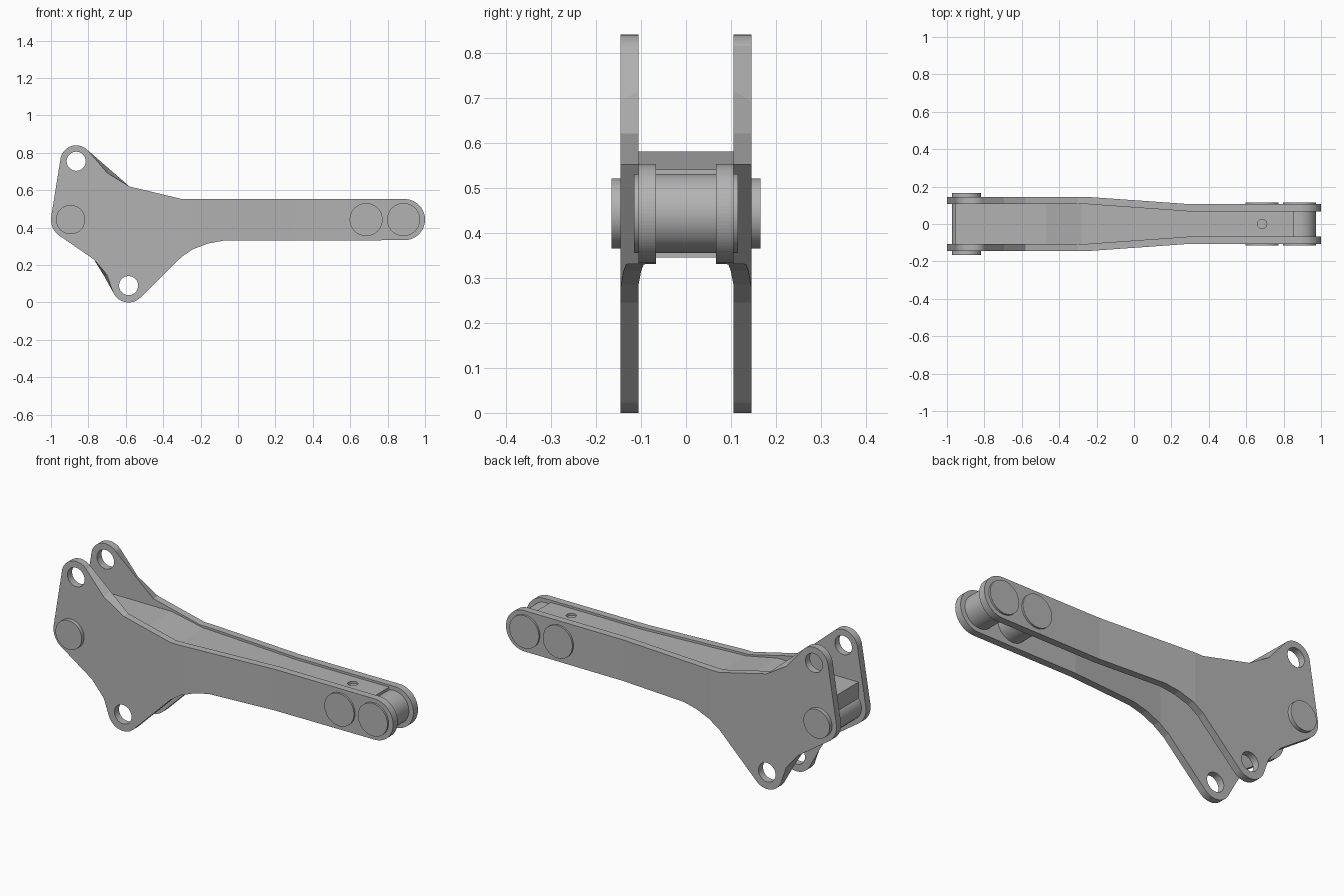
import bpy, bmesh, math
from mathutils import Vector

cube = bpy.data.objects.get("Cube")
if cube:
    bpy.data.objects.remove(cube)

steel = bpy.data.materials.new("grey steel")
steel.use_nodes = True
GREY = (0.45, 0.45, 0.45, 1)
steel.diffuse_color = GREY
steel.node_tree.nodes["Principled BSDF"].inputs["Base Color"].default_value = GREY

BEND_START, BEND_END = -0.25, 0.3
WALL = 0.039
PIN_Z = 0.443


def inner_y(x):
    """Half width of the channel at x."""
    t = min(max((x - BEND_START) / (BEND_END - BEND_START), 0), 1)
    return 0.106 + t * (0.067 - 0.106)


def arc(cx, cz, r, start, end, steps=24):
    angles = [math.radians(start + (end - start) * i / steps) for i in range(steps + 1)]
    return [(cx + r * math.cos(a), cz + r * math.sin(a)) for a in angles]


def link(name, bm):
    bmesh.ops.recalc_face_normals(bm, faces=bm.faces)
    mesh = bpy.data.meshes.new(name)
    bm.to_mesh(mesh)
    bm.free()
    mesh.materials.append(steel)
    obj = bpy.data.objects.new(name, mesh)
    bpy.context.collection.objects.link(obj)
    return obj


def prism(name, loops, place):
    """Fill side-on loops (holes allowed), thicken, then bend with place(x, z, far)."""
    bm = bmesh.new()
    edges = []
    for loop in loops:
        vs = [bm.verts.new((x, 0, z)) for x, z in loop]
        edges += [bm.edges.new((a, b)) for a, b in zip(vs, vs[1:] + vs[:1])]
    bmesh.ops.triangle_fill(bm, edges=edges, use_beauty=True, normal=(0, -1, 0))
    grown = bmesh.ops.extrude_face_region(bm, geom=bm.faces[:], use_keep_orig=True)
    for v in grown["geom"]:
        if isinstance(v, bmesh.types.BMVert):
            v.co.y = 1
    for x in (BEND_START, BEND_END):
        bmesh.ops.bisect_plane(bm, geom=bm.verts[:] + bm.edges[:] + bm.faces[:],
                               plane_co=(x, 0, 0), plane_no=(1, 0, 0))
    for v in bm.verts:
        v.co = Vector(place(v.co.x, v.co.z, v.co.y > 0.5))
    return link(name, bm)


def pin(name, x, radius, half_length):
    bpy.ops.mesh.primitive_cylinder_add(vertices=64, radius=radius, depth=2 * half_length,
                                        location=(x, 0, PIN_Z), rotation=(math.pi / 2, 0, 0))
    obj = bpy.context.object
    obj.name = name
    obj.data.materials.append(steel)
    bpy.ops.object.shade_smooth_by_angle(angle=math.radians(30))
    return obj


# Side plates: two lugs, pin boss and long arm
UPPER_WAIST, LOWER_WAIST = (-0.69, 0.715), (-0.715, 0.14)
outline = (arc(-0.585, 0.09, 0.09, 205, 315)
           + [(-0.3, 0.245), (-0.24, 0.285), (-0.16, 0.315), (-0.08, 0.33)]
           + arc(0.89, PIN_Z, 0.11, -90, 90, 40)
           + [(-0.3, 0.553), (-0.58, 0.62), UPPER_WAIST]
           + arc(-0.865, 0.755, 0.085, 45, 172)
           + arc(-0.895, PIN_Z, 0.105, 172, 235)
           + [(-0.77, 0.23), LOWER_WAIST])
holes = [arc(x, z, 0.051, 0, 352.5, 47) for x, z in ((-0.865, 0.755), (-0.585, 0.09))]


def near(x, z, point):
    return abs(x - point[0]) + abs(z - point[1]) < 0.001


for side_name, sign in (("left", -1), ("right", 1)):
    def plate_place(x, z, outer, sign=sign):
        y = sign * (inner_y(x) + (WALL if outer else 0))
        # Outer edge is hollowed at the two waists
        if outer and near(x, z, UPPER_WAIST):
            x, z = -0.7, 0.693
        elif outer and near(x, z, LOWER_WAIST):
            x, z = -0.7, 0.147
        return x, y, z
    prism("front_side_plate" if sign < 0 else "back_side_plate",
          [outline] + holes, plate_place)

# Top web with the pin housing turned down at its wide end
web_profile = ([(0.855, 0.541), (-0.28, 0.541), (-0.47, 0.58), (-0.955, 0.58)]
               + arc(-0.87, 0.43, 0.085, 180, 270, 12)
               + [(-0.82, 0.345), (-0.82, 0.555), (-0.47, 0.555),
                  (-0.28, 0.516), (0.855, 0.516)])
web = prism("top_web", [web_profile],
            lambda x, z, far: (x, inner_y(x) * (1 if far else -1), z))

# Grease hole through the web
bpy.ops.mesh.primitive_cylinder_add(vertices=32, radius=0.025, depth=0.1,
                                    location=(0.685, 0, 0.53))
cutter = bpy.context.object
cutter.name = "grease_hole_cutter"
cutter.data.materials.append(steel)
cutter.hide_render = True
cutter.hide_viewport = True
cut = web.modifiers.new("grease_hole", "BOOLEAN")
cut.operation = "DIFFERENCE"
cut.solver = "EXACT"
cut.object = cutter

# Cross pins
pin("wide_end_pin", -0.895, 0.078, 0.166)
pin("arm_inner_pin", 0.685, 0.088, 0.116)
pin("arm_end_pin", 0.885, 0.088, 0.116)
